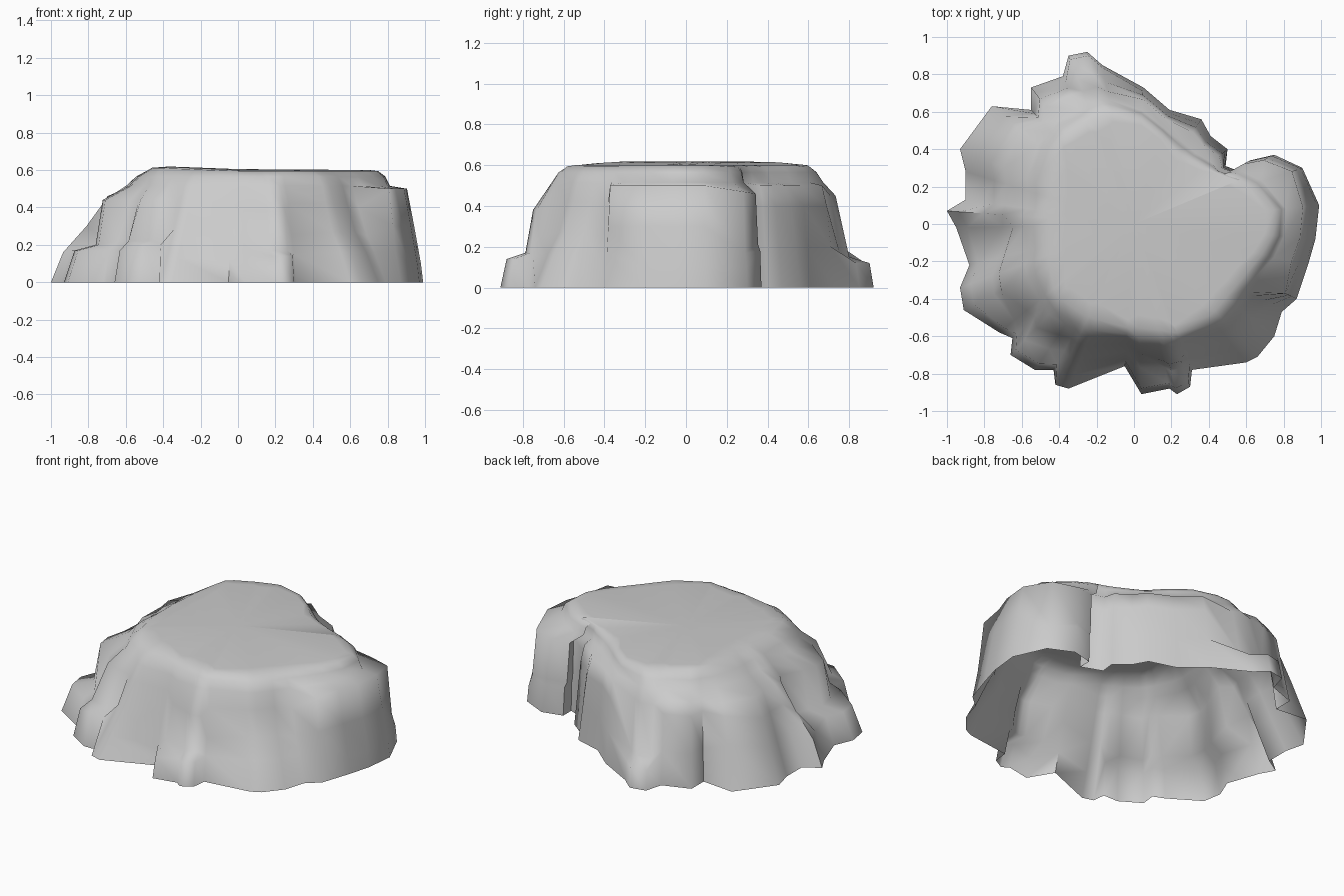
import bpy, bmesh, math
from mathutils import Vector

cube = bpy.data.objects.get("Cube")
if cube:
    bpy.data.objects.remove(cube, do_unlink=True)

# One stone colour for the whole rock
stone = bpy.data.materials.new("grey stone")
stone.use_nodes = True
grey = (0.6, 0.6, 0.6, 1)
stone.diffuse_color = grey
shader = next(n for n in stone.node_tree.nodes if n.type == "BSDF_PRINCIPLED")
shader.inputs["Base Color"].default_value = grey
shader.inputs["Roughness"].default_value = 0.9

# Foot outline, clockwise from the left side, in hundredths
FOOT = [(99, 10), (97, -8), (93, -22), (87, -40), (79, -47), (75, -60),
        (66, -71), (60, -74), (31, -78), (30, -87), (23, -91), (19, -88),
        (4, -91), (-5, -76), (-35, -88), (-42, -86), (-43, -78), (-53, -78),
        (-66, -70), (-65, -61), (-72, -58), (-91, -46), (-93, -34), (-88, -22),
        (-95, -2), (-100, 7), (-90, 13), (-90, 28), (-93, 40), (-76, 63),
        (-55, 61), (-55, 73), (-38, 79), (-35, 90), (-25, 92), (-17, 85),
        (5, 73), (19, 61), (36, 56), (41, 47), (50, 40), (49, 31),
        (62, 26), (62, 34), (75, 37), (90, 30)]

# Plateau rim, in hundredths
RIM = [(75, 8), (74, -8), (66, -20), (57, -30), (44, -46), (28, -59), (8, -56),
       (-10, -55), (-28, -48), (-42, -38), (-46, -20), (-46, 0), (-44, 28),
       (-40, 46), (-31, 52), (-13, 60), (3, 57), (16, 47), (24, 38), (35, 32),
       (46, 27), (58, 23)]

# Wall shapes: last foot point covered, then set-back to the rim and height
# for three steps
WALLS = [(2, (0.05, 0.1), (0.2, 0.3), (0.36, 0.5)),
         (3, (0.1, 0.17), (0.15, 0.3), (0.22, 0.5)),
         (4, (0.25, 0.16), (0.42, 0.25), (0.6, 0.4)),
         (7, (0.25, 0.16), (0.48, 0.27), (0.65, 0.42)),
         (8, (0.15, 0.15), (0.3, 0.25), (0.5, 0.42)),
         (11, (0.09, 0.14), (0.36, 0.17), (0.47, 0.38)),
         (12, (0.09, 0.12), (0.4, 0.18), (0.62, 0.38)),
         (13, (0.15, 0.12), (0.38, 0.3), (0.58, 0.43)),
         (15, (0.2, 0.13), (0.42, 0.28), (0.62, 0.43)),
         (17, (0.1, 0.2), (0.35, 0.22), (0.58, 0.44)),
         (20, (0.1, 0.17), (0.27, 0.22), (0.5, 0.44)),
         (23, (0.12, 0.17), (0.36, 0.2), (0.44, 0.44)),
         (24, (0.12, 0.17), (0.5, 0.22), (0.62, 0.46)),
         (25, (0.12, 0.16), (0.35, 0.3), (0.55, 0.45)),
         (28, (0.2, 0.2), (0.34, 0.35), (0.48, 0.46)),
         (29, (0.2, 0.25), (0.34, 0.41), (0.45, 0.47)),
         (32, (0.12, 0.2), (0.25, 0.42), (0.4, 0.49)),
         (35, (0.06, 0.12), (0.36, 0.15), (0.56, 0.45)),
         (41, (0.12, 0.2), (0.24, 0.4), (0.38, 0.5)),
         (44, (0.05, 0.18), (0.14, 0.21), (0.24, 0.46)),
         (45, (0.03, 0.1), (0.1, 0.17), (0.19, 0.47))]


def rim_at(point):
    """Where the ray from the centre through a foot point meets the rim."""
    for a, b in zip(RIM, RIM[1:] + RIM[:1]):
        a, b = Vector(a) / 100, Vector(b) / 100
        side = b - a
        det = point.x * side.y - point.y * side.x
        far = (a.x * side.y - a.y * side.x) / det
        along = (a.x * point.y - a.y * point.x) / det
        if far > 0 and 0 <= along <= 1:
            return point * far


def column(index, pair):
    """Points from the foot up over the wall and shoulder to the rim."""
    foot = Vector(pair) / 100
    rim = rim_at(foot)
    wall = next(w[1:] for w in WALLS if index <= w[0])
    top = 0.6 + max(0, -0.04 * rim.x)
    shoulder = [(0.74, 0.515), (0.84, 0.565), (1, top - 0.006), (1.2, top)]
    return [(*foot.lerp(rim, t), z) for t, z in [(0, 0), *wall, *shoulder]]


# Rock shell, open underneath
bm = bmesh.new()
columns = [[bm.verts.new(p) for p in column(i, f)] for i, f in enumerate(FOOT)]
for left, right in zip(columns, columns[1:] + columns[:1]):
    for low, high, far_high, far_low in zip(left, left[1:], right[1:], right):
        bm.faces.new((low, high, far_high, far_low))

# Plateau cap
centre = bm.verts.new((0, 0, 0.605))
for left, right in zip(columns, columns[1:] + columns[:1]):
    bm.faces.new((left[-1], centre, right[-1]))

mesh = bpy.data.meshes.new("rock_plateau")
bm.normal_update()
if sum(f.normal.z for f in bm.faces) < 0:
    bmesh.ops.reverse_faces(bm, faces=bm.faces[:])
bm.to_mesh(mesh)
bm.free()
mesh.materials.append(stone)
rock = bpy.data.objects.new("rock_plateau", mesh)
bpy.context.collection.objects.link(rock)

# Soft shading with only the hardest ledges kept crisp
bpy.context.view_layer.objects.active = rock
rock.select_set(True)
bpy.ops.object.shade_smooth_by_angle(angle=math.radians(75))
